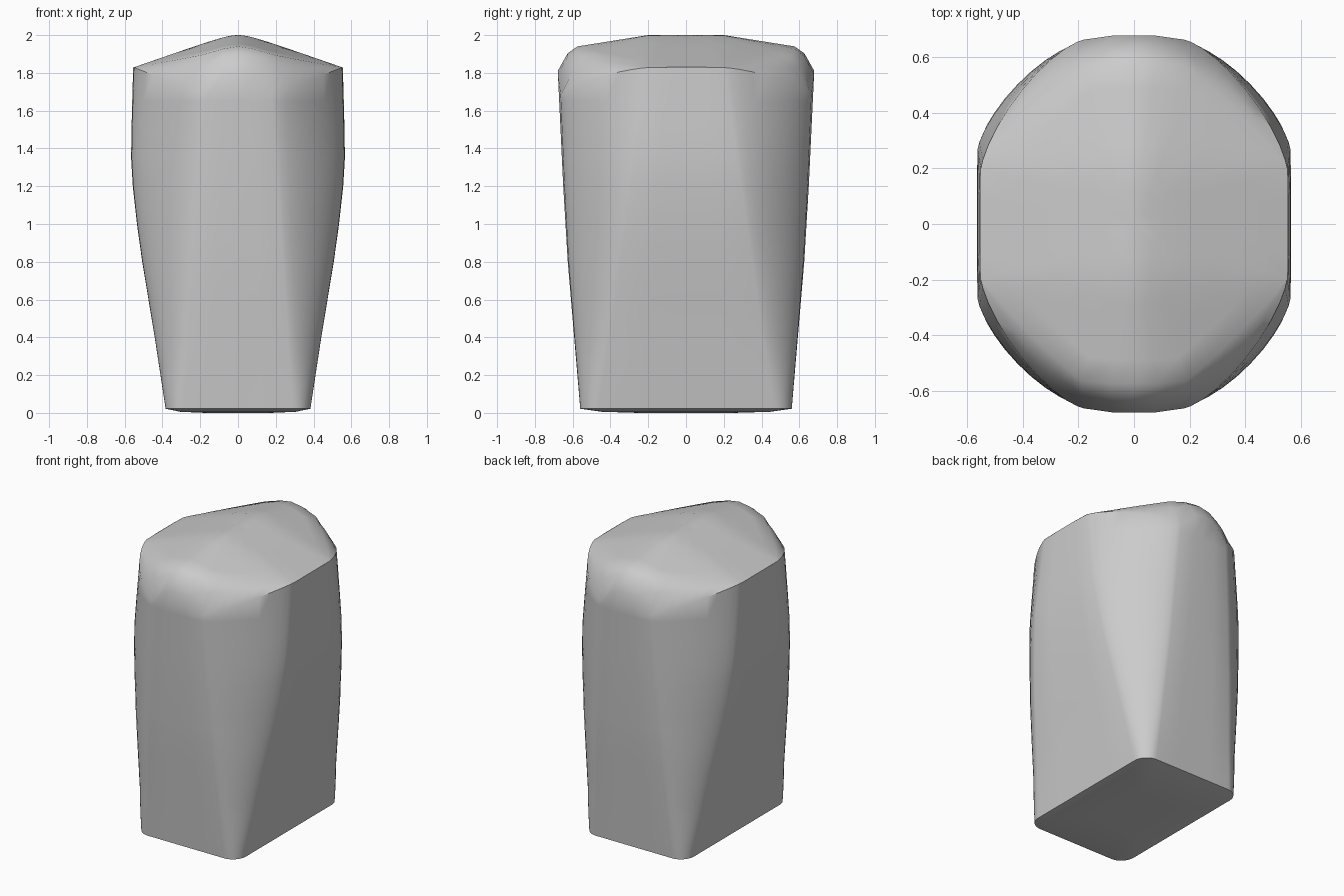
import bpy, bmesh, math

old = bpy.data.objects.get("Cube")
if old:
    bpy.data.objects.remove(old, do_unlink=True)

ARC = 10          # steps round each corner
TOP_Z = 1.83


def lerp(a, b, t):
    return a + (b - a) * t


def curve(points, z):
    """Piecewise linear profile lookup."""
    for (z0, v0), (z1, v1) in zip(points, points[1:]):
        if z <= z1:
            return lerp(v0, v1, (z - z0) / (z1 - z0))
    return points[-1][1]


# Half-width, half-depth and corner fullness of the body by height
WIDTH = [(0, .38), (.4, .441), (.8, .507), (1.0, .535), (1.2, .557), (1.35, .566), (1.55, .563), (TOP_Z, .555)]
DEPTH = [(0, .558), (.8, .626), (1.2, .65), (1.81, .679), (TOP_Z, .679)]
FULLNESS = [(0, 2), (.3, 1.55), (.9, 1.38), (TOP_Z, 1.36)]


def wall(z):
    """Quarter outline: side flat, rounded corner, end flat."""
    t = z / TOP_Z
    hx, hy, e = curve(WIDTH, z), curve(DEPTH, z), 2 / curve(FULLNESS, z)
    fx, fy = lerp(.29, .17, t), lerp(.465, .2, t)
    bow = .01 * t
    pts = [(hx, 0), (hx, fy * .5)]
    for i in range(ARC + 1):
        a = math.pi / 2 * i / ARC
        pts.append((fx + (hx - bow * .4 - fx) * abs(math.cos(a)) ** e,
                    fy + (hy - bow - fy) * abs(math.sin(a)) ** e))
    pts += [(fx * .45, hy), (0, hy)]
    return [(x, y, z) for x, y in pts]


def crown(x, y):
    """Height of the ridged top."""
    return 2 - .351 * (math.hypot(x, .07) - .07) - .16 * max(0, abs(y) - .2)


def rim():
    """Upper edge of the wall, low at the corners and arched at the ends."""
    top = wall(TOP_Z)
    dips = [.38 * (top[0][0] - p[0]) for p in top[:-2]] + [.04, .02]
    return [wall(TOP_Z - d)[i] for i, d in enumerate(dips)]


def plateau():
    """Octagonal edge of the top."""
    pts = [(.555, 0), (.555, .1)]
    for i in range(ARC + 1):
        t = i / ARC
        bulge = .008 * math.sin(math.pi * t)
        pts.append((lerp(.553, .19, t) + bulge, lerp(.2, .565, t) + bulge))
    pts += [(.08, .575), (0, .575)]
    return [(x, y, crown(x, y)) for x, y in pts]


low, high = rim(), plateau()
middle = []
for p, q in zip(low, high):
    m = [lerp(a, b, .5) for a, b in zip(p, q)]
    m[2] += .17 * math.dist(p, q) * (p[1] / .68) ** 2
    middle.append(tuple(m))

base = wall(.022)
rings = [[(x * s, y * s, z) for x, y, _ in base] for s, z in ((.45, 0), (.8, .006))]
rings += [wall(z) for z in (.022, .1, .2, .3, .4, .6, .8, .9, 1.0, 1.2, 1.35, 1.5, 1.65)]
rings += [low, middle, high]
for s in (.85, .7, .5, .35, .2, .1):
    rings.append([(x * s, y * s, crown(x * s, y * s)) for x, y, _ in high])


def full(q):
    """Mirror a quarter outline into a closed ring."""
    half = q + [(-x, y, z) for x, y, z in q[-2::-1]]
    return half + [(x, -y, z) for x, y, z in half[-2:0:-1]]


bm = bmesh.new()
loops = [[bm.verts.new(p) for p in full(r)] for r in rings]
n = len(loops[0])
for a, b in zip(loops, loops[1:]):
    for i in range(n):
        j = (i + 1) % n
        bm.faces.new((a[i], a[j], b[j], b[i]))
bm.faces.new(loops[0][::-1])
peak = bm.verts.new((0, 0, crown(0, 0)))
for i in range(n):
    bm.faces.new((loops[-1][i], loops[-1][(i + 1) % n], peak))
bmesh.ops.remove_doubles(bm, verts=bm.verts[:], dist=.0008)
bmesh.ops.recalc_face_normals(bm, faces=bm.faces[:])
mesh = bpy.data.meshes.new("rounded_block")
bm.to_mesh(mesh)
bm.free()

block = bpy.data.objects.new("rounded_block", mesh)
bpy.context.collection.objects.link(block)

# Plain grey surface
mat = bpy.data.materials.new("plain_grey")
mat.use_nodes = True
grey = (.6, .6, .6, 1)
mat.diffuse_color = grey
mat.node_tree.nodes["Principled BSDF"].inputs["Base Color"].default_value = grey
mesh.materials.append(mat)

bpy.ops.object.select_all(action="DESELECT")
block.select_set(True)
bpy.context.view_layer.objects.active = block
bpy.ops.object.shade_smooth_by_angle(angle=math.radians(40))
